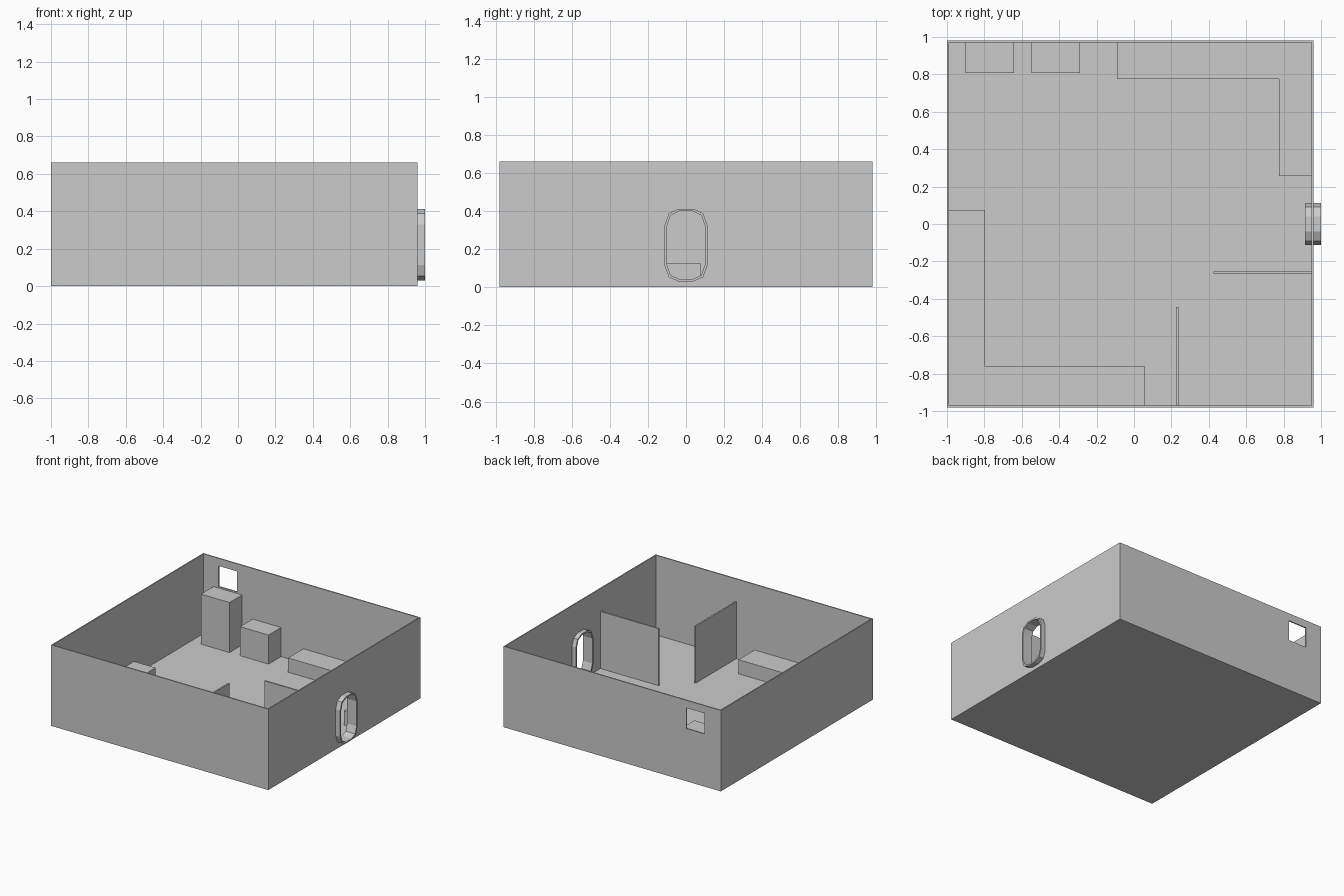
import bpy, bmesh
from mathutils import Vector

if "Cube" in bpy.data.objects:
    bpy.data.objects.remove(bpy.data.objects["Cube"])


def add_object(name, bm):
    bmesh.ops.recalc_face_normals(bm, faces=bm.faces[:])
    mesh = bpy.data.meshes.new(name)
    bm.to_mesh(mesh)
    bm.free()
    obj = bpy.data.objects.new(name, mesh)
    bpy.context.collection.objects.link(obj)
    return obj


def prism(name, points, depth):
    """Extrude a closed 3D polygon along the vector depth."""
    bm = bmesh.new()
    face = bm.faces.new([bm.verts.new(p) for p in points])
    ext = bmesh.ops.extrude_face_region(bm, geom=[face], use_keep_orig=True)
    moved = [g for g in ext["geom"] if isinstance(g, bmesh.types.BMVert)]
    bmesh.ops.translate(bm, verts=moved, vec=Vector(depth))
    return add_object(name, bm)


def slab(name, outline, z0, z1):
    return prism(name, [(x, y, z0) for x, y in outline], (0, 0, z1 - z0))


def box(name, x0, x1, y0, y1, z0, z1):
    return slab(name, [(x0, y0), (x1, y0), (x1, y1), (x0, y1)], z0, z1)


def cut(obj, cutter):
    mod = obj.modifiers.new("cut", "BOOLEAN")
    mod.operation = "DIFFERENCE"
    mod.solver = "EXACT"
    mod.object = cutter
    bpy.context.view_layer.objects.active = obj
    bpy.ops.object.modifier_apply(modifier=mod.name)
    bpy.data.objects.remove(cutter)


# Rounded doorway outline (y, z), inset towards its centre
HALF = [(0.04, 0.412), (0.09, 0.388), (0.112, 0.328),
        (0.112, 0.112), (0.09, 0.053), (0.04, 0.031)]
OUTLINE = HALF + [(-y, z) for y, z in reversed(HALF)]
MID, HY, HZ = 0.2215, 0.112, 0.19


def door_loop(x, inset):
    return [(x, y * (1 - inset / HY), MID + (z - MID) * (1 - inset / HZ))
            for y, z in OUTLINE]


# Open-topped room shell with a window and a doorway
T, FLOOR, H = 0.01, 0.01, 0.66
room = box("room_shell", -1, 0.96, -0.98, 0.98, 0, H)
cut(room, box("cavity", -1 + T, 0.96 - T, -0.98 + T, 0.98 - T, FLOOR, H + 0.2))
cut(room, box("window_cutter", -0.855, -0.69, 0.9, 1.1, 0.43, 0.598))
cut(room, prism("door_cutter", door_loop(0.9, 0.006), (0.15, 0, 0)))

# Door frame: hollow ring passing through the right wall
bm = bmesh.new()
loops = [[bm.verts.new(p) for p in door_loop(x, i)]
         for x, i in ((0.915, 0), (1.0, 0), (1.0, 0.012), (0.915, 0.012))]
n = len(OUTLINE)
for k in range(4):
    a, b = loops[k], loops[(k + 1) % 4]
    for i in range(n):
        j = (i + 1) % n
        bm.faces.new((a[i], a[j], b[j], b[i]))
add_object("door_frame", bm)

# Partition walls
box("right_partition", 0.425, 0.953, -0.265, -0.253, 0.006, 0.475)
box("front_partition", 0.225, 0.237, -0.973, -0.445, 0.006, 0.475)

# Cabinets against the back wall
box("tall_cabinet", -0.9, -0.642, 0.808, 0.973, 0.006, 0.418)
box("short_cabinet", -0.547, -0.29, 0.808, 0.973, 0.006, 0.247)

# L-shaped benches in opposite corners
slab("back_right_bench", [(-0.09, 0.973), (-0.09, 0.775), (0.775, 0.775),
                          (0.775, 0.257), (0.953, 0.257), (0.953, 0.973)], 0.006, 0.127)
slab("front_left_bench", [(-0.993, -0.973), (0.06, -0.973), (0.06, -0.763),
                          (-0.797, -0.763), (-0.797, 0.075), (-0.993, 0.075)], 0.006, 0.125)
